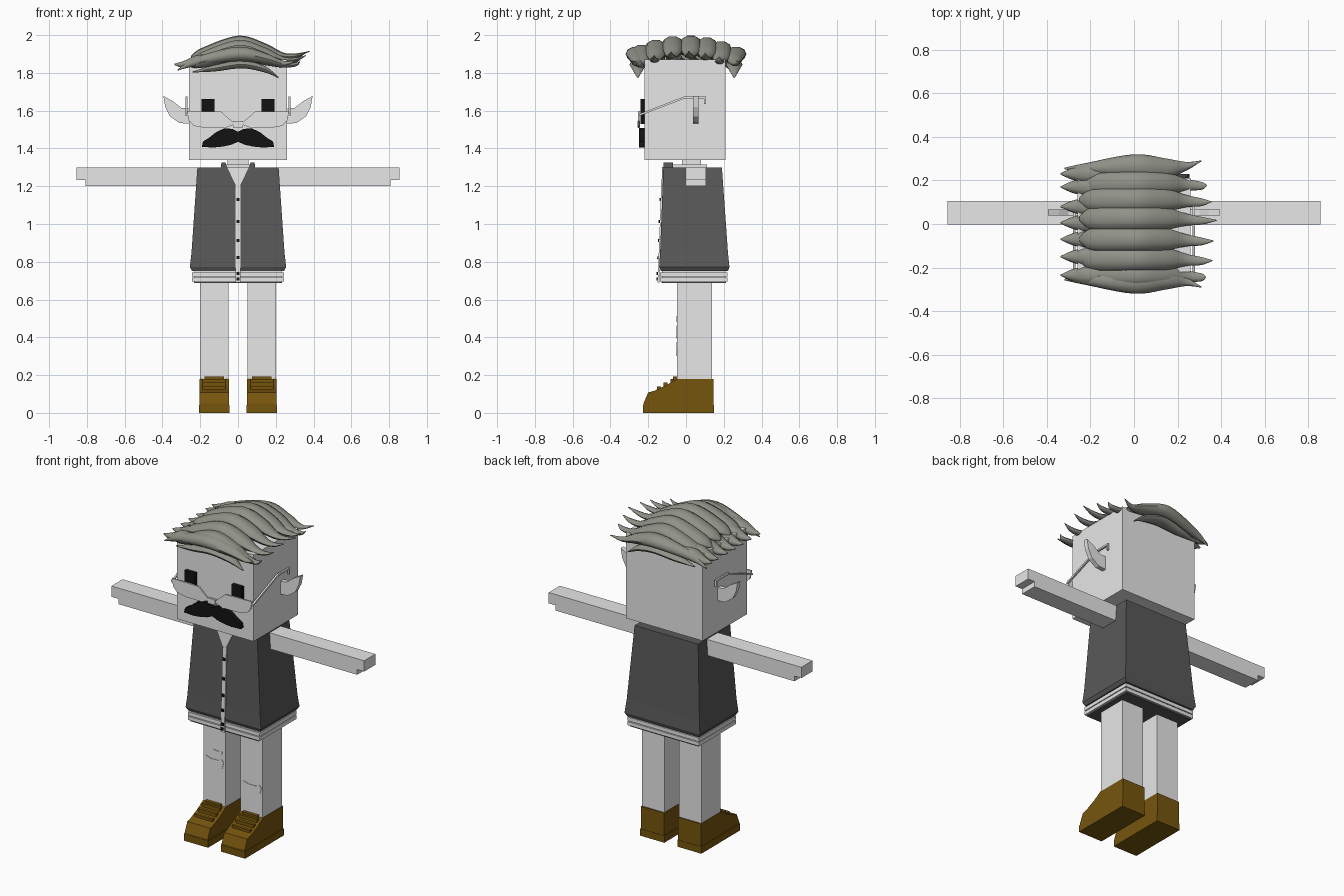
import bpy, bmesh, math

if "Cube" in bpy.data.objects:
    bpy.data.objects.remove(bpy.data.objects["Cube"])


def material(name, r, g, b):
    m = bpy.data.materials.new(name)
    m.use_nodes = True
    m.diffuse_color = (r, g, b, 1)
    node = next(n for n in m.node_tree.nodes if n.type == 'BSDF_PRINCIPLED')
    node.inputs["Base Color"].default_value = (r, g, b, 1)
    node.inputs["Roughness"].default_value = 0.8
    return m


PALE = material("pale grey", 0.8, 0.8, 0.8)
VEST = material("dark grey cloth", 0.10, 0.10, 0.10)
HAIR = material("grey hair", 0.28, 0.29, 0.25)
BLACK = material("black", 0.006, 0.006, 0.006)
BROWN = material("brown leather", 0.18, 0.09, 0.004)
SIDES = (("left", 1), ("right", -1))


def finish(bm, name, mat):
    bmesh.ops.recalc_face_normals(bm, faces=bm.faces[:])
    me = bpy.data.meshes.new(name)
    bm.to_mesh(me)
    bm.free()
    ob = bpy.data.objects.new(name, me)
    me.materials.append(mat)
    bpy.context.collection.objects.link(ob)
    return ob


def skin_rings(name, rings, mat):
    """Bridge rings of equal length and cap both ends."""
    bm = bmesh.new()
    vs = [[bm.verts.new(p) for p in r] for r in rings]
    n = len(vs[0])
    for a, b in zip(vs, vs[1:]):
        for i in range(n):
            j = (i + 1) % n
            bm.faces.new((a[i], a[j], b[j], b[i]))
    bm.faces.new(vs[0])
    bm.faces.new(vs[-1])
    return finish(bm, name, mat)


def prism(name, pts, axis, lo, hi, mat, s=1, slope=0):
    """Extrude an (x,z) outline along y, or a (y,z) outline along x."""
    def place(p, d):
        if axis == 'x':
            return (s * d, p[0], p[1])
        return (s * p[0], d + slope * (p[1] - 1.3), p[1])
    return skin_rings(name, [[place(p, d) for p in pts] for d in (lo, hi)], mat)


def box(name, x, y, z, mat, s=1, slope=0):
    pts = [(x[0], z[0]), (x[1], z[0]), (x[1], z[1]), (x[0], z[1])]
    return prism(name, pts, 'y', y[0], y[1], mat, s, slope)


def tapered(name, levels, mat):
    """Stack of rectangles: (z, half width, front y, back y)."""
    return skin_rings(name, [[(-w, f, z), (w, f, z), (w, b, z), (-w, b, z)]
                             for z, w, f, b in levels], mat)


def lock(name, pts, sides=10, steps=5):
    """Leaf-shaped hair lock through (x, y, z, half width, half height)."""
    ext = [pts[0]] + pts + [pts[-1]]
    path = []
    for k in range(1, len(ext) - 2):
        for t in (i / steps for i in range(steps)):
            path.append([0.5 * (2 * b + (c - a) * t + (2 * a - 5 * b + 4 * c - d) * t * t
                                + (3 * b - a - 3 * c + d) * t ** 3)
                         for a, b, c, d in zip(*ext[k - 1:k + 3])])
    path.append(pts[-1])
    angles = [2 * math.pi * i / sides for i in range(sides)]
    rings = [[(x, y + w * math.cos(a), z + h * math.sin(a)) for a in angles]
             for x, y, z, w, h in path]
    ob = skin_rings(name, rings, HAIR)
    for o in bpy.context.selected_objects:
        o.select_set(False)
    ob.select_set(True)
    bpy.context.view_layer.objects.active = ob
    bpy.ops.object.shade_smooth_by_angle(angle=math.radians(50))


# Head and neck
box("head", (-.26, .26), (-.22, .21), (1.34, 1.87), PALE)
box("neck", (-.055, .055), (-.02, .08), (1.28, 1.35), PALE)

# Ears, eyes, spectacles
ear = [(.25, 1.61), (.30, 1.615), (.345, 1.65), (.395, 1.678), (.385, 1.62),
       (.36, 1.57), (.31, 1.535), (.25, 1.53)]
temple = [(-.25, 1.582), (-.01, 1.675), (.105, 1.675), (.105, 1.635), (.095, 1.635),
          (.095, 1.664), (-.008, 1.664), (-.25, 1.571)]
lens = [(.015, 1.53), (.05, 1.56), (.09, 1.595), (.27, 1.598), (.262, 1.55),
        (.235, 1.52), (.17, 1.508), (.07, 1.508)]
for side, s in SIDES:
    prism(side + "_ear", ear, 'y', .038, .066, PALE, s)
    box(side + "_eye", (.125, .193), (-.242, -.215), (1.53, 1.662), BLACK, s)
    prism(side + "_lens", lens, 'y', -.253, -.245, PALE, s)
    prism(side + "_temple", temple, 'x', .268, .279, PALE, s)
box("nose_bridge", (-.026, .026), (-.257, -.244), (1.512, 1.545), PALE)

# Moustache
half = [(0, 1.488), (.03, 1.503), (.07, 1.507), (.115, 1.487), (.155, 1.455), (.185, 1.437),
        (.192, 1.408), (.13, 1.405), (.08, 1.41), (.035, 1.42), (0, 1.435)]
for side, s in SIDES:
    prism(side + "_moustache", half, 'y', -.248, -.215, BLACK, s)

# Hair: main locks swept across the head, with short clumps on the right edge
tips = [.33, .36, .365, .38, .355, .335]
for i, (y, tip) in enumerate(zip((-.235, -.16, -.07, .025, .11, .185), tips)):
    top = 2 - 0.9 * y * y
    lock(f"hair_lock_{i}", [
        (-.25, y, top - .115, .01, .005), (-.19, y, top - .095, .05, .03),
        (0, y, top - .046, .058, .046), (.14, y, top - .075, .052, .036),
        (.24, y - .005, top - .107, .028, .016), (.31, y - .01, top - .105, .018, .01),
        (tip, y - .008, top - .085, .002, .002)])
for i, y in enumerate((-.235, -.15, -.07, .005, .08, .17, .23)):
    lock(f"hair_clump_{i}", [
        (-.15, y, 1.885, .03, .015), (-.22, y, 1.872, .038, .022),
        (-.28, y, 1.845, .028, .022), (-.337, y, 1.845, .003, .003)])
for name, y, out in (("front", -.255, -1), ("back", .255, 1)):
    lock(name + "_upper_lock", [
        (-.32, y, 1.815, .003, .003), (-.22, y, 1.86, .025, .025),
        (0, y + .01 * out, 1.9, .055, .04), (.15, y, 1.875, .045, .03),
        (.24, y + .01 * out, 1.85, .02, .014), (.31, y + .035 * out, 1.865, .002, .002)])
    lock(name + "_lower_lock", [
        (-.24, y, 1.805, .003, .003), (-.12, y, 1.825, .03, .018),
        (.02, y, 1.845, .045, .022), (.14, y, 1.82, .03, .018),
        (.215, y, 1.775, .003, .003)])

# Vest, open neck, shirt strip and buttons
tapered("vest", [(.75, .243, -.132, .222), (.772, .255, -.142, .23), (.85, .246, -.137, .222),
                 (1.3, .215, -.12, .19)], VEST)
SLOPE = .038
box("shirt_strip", (-.013, .013), (-.127, -.118), (.69, 1.2), PALE, slope=SLOPE)
prism("open_neck", [(0, 1.18), (.058, 1.302), (-.058, 1.302)], 'y', -.126, -.118, PALE,
      slope=SLOPE)
for i, z in enumerate((1.13, 1.012, .912, .822, .738, .71)):
    box(f"button_{i}", (-.008, .008), (-.134, -.125), (z - .008, z + .008), BLACK, slope=SLOPE)
box("collar", (-.08, .08), (-.105, .11), (1.295, 1.315), PALE)
for side, s in SIDES:
    prism(side + "_lapel", [(.058, 1.3), (.09, 1.3), (.088, 1.325), (.066, 1.325)],
          'y', -.12, -.07, VEST, s)

# Layered shirt hem
tapered("shirt_hem", [(.69, .23, -.128, .21), (.765, .23, -.128, .21)], PALE)
for i, z in enumerate((.695, .722)):
    tapered(f"hem_band_{i}", [(z, .243, -.137, .22), (z + .022, .243, -.137, .22)], PALE)
tapered("hem_trim", [(.687, .232, -.13, .212), (.693, .232, -.13, .212)], VEST)

# Arms with a stepped hand, legs and shoes
arm = [(.2, 1.2), (.808, 1.2), (.808, 1.232), (.855, 1.232), (.855, 1.298), (.2, 1.298)]
shoe = [(.145, 0), (.145, .18), (-.05, .18), (-.1, .148), (-.165, .118), (-.2, .108),
        (-.225, .05), (-.225, 0)]
for side, s in SIDES:
    prism(side + "_arm", arm, 'y', -.002, .106, PALE, s)
    box(side + "_leg", (.05, .2), (-.048, .138), (.17, .72), PALE, s)
    prism(side + "_shoe", shoe, 'x', .047, .203, BROWN, s)
    box(side + "_sole", (.044, .207), (-.227, .147), (0, .042), BROWN, s)
    for i in range(3):
        y, z = -.145 + .035 * i, .128 + .02 * i
        box(f"{side}_lace_{i}", (.065, .187), (y - .008, y + .012), (z - .01, z + .012), BROWN, s)
    box(side + "_shoe_tongue", (.075, .177), (-.068, -.045), (.15, .192), BROWN, s)

# Knee patches
wide = [(-1, .6), (-.8, 1), (-.3, .7), (.4, .7), (.8, 1), (1, .6), (.85, -.5), (.4, -.9),
        (-.3, -1), (-.8, -.5)]
for name, cx, cz, w, h in (("right_knee_patch", -.128, .428, .066, .034),
                           ("right_small_patch", -.105, .497, .034, .016),
                           ("left_knee_patch", .125, .338, .068, .036)):
    prism(name, [(cx + w * a, cz + h * b) for a, b in wide], 'y', -.051, -.046, PALE)
